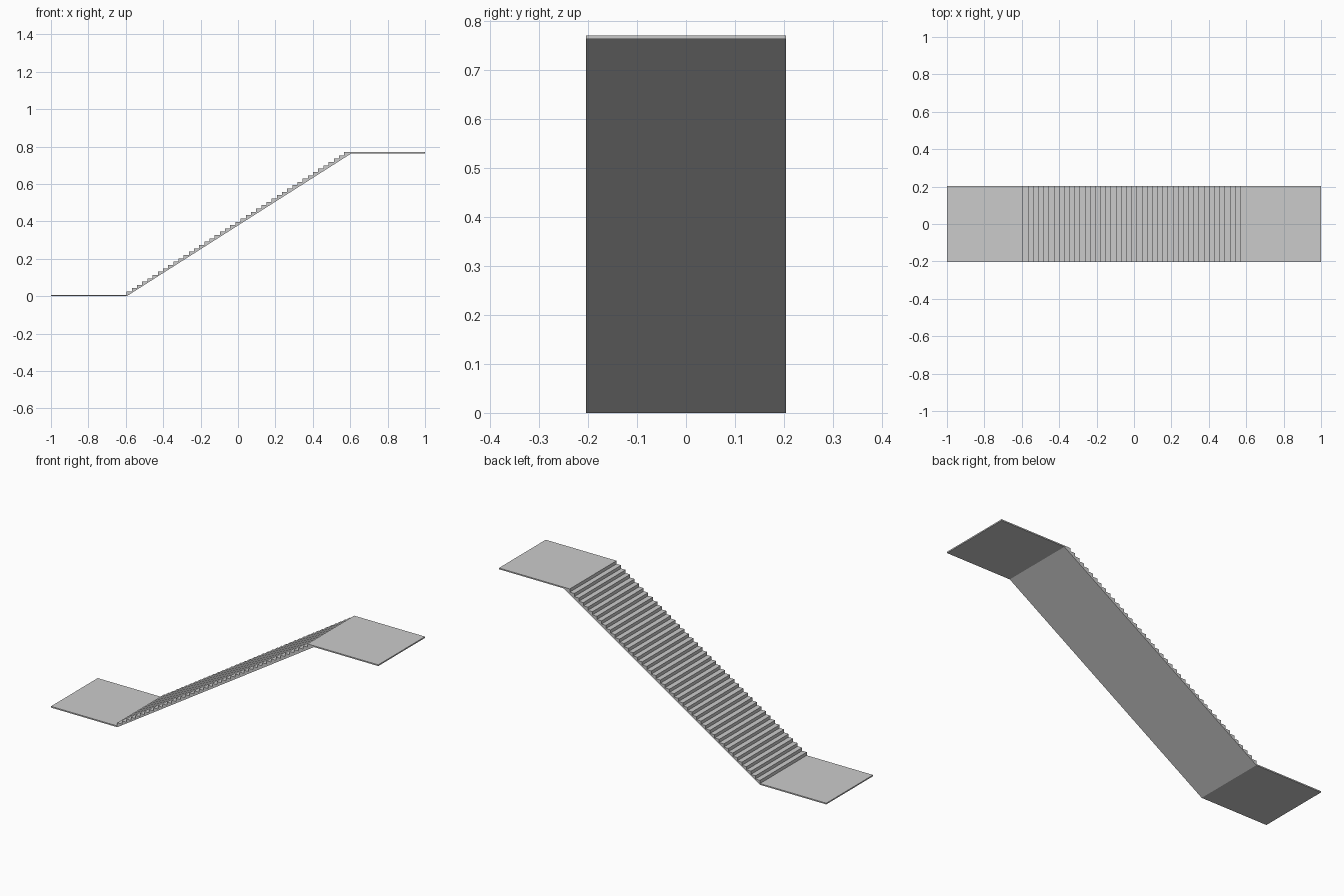
import bpy, bmesh

if "Cube" in bpy.data.objects:
    bpy.data.objects.remove(bpy.data.objects["Cube"])

HALF_W = 0.204      # half width of the walkway
X0, X1 = -0.595, 0.595
T = 0.007           # landing thickness
TOP = 0.771
N = 43              # number of steps


def extrude_profile(name, pts):
    """Extrude an x-z outline across the width."""
    bm = bmesh.new()
    face = bm.faces.new([bm.verts.new((x, -HALF_W, z)) for x, z in pts])
    ext = bmesh.ops.extrude_face_region(bm, geom=[face])
    verts = [v for v in ext["geom"] if isinstance(v, bmesh.types.BMVert)]
    bmesh.ops.translate(bm, verts=verts, vec=(0, 2 * HALF_W, 0))
    bmesh.ops.recalc_face_normals(bm, faces=bm.faces)
    mesh = bpy.data.meshes.new(name)
    bm.to_mesh(mesh)
    bm.free()
    ob = bpy.data.objects.new(name, mesh)
    bpy.context.collection.objects.link(ob)


def slab(name, xa, xb, z):
    extrude_profile(name, [(xa, z), (xb, z), (xb, z + T), (xa, z + T)])


# flat landings
slab("lower_landing", -1, X0, 0)
slab("upper_landing", X1, 1, TOP - T)

# stair flight: sawtooth treads over a sloping underside
run, rise = (X1 - X0) / N, (TOP - T) / N
flight = [(X0, 0), (X0, T)]
for i in range(N):
    z = T + (i + 1) * rise
    flight += [(X0 + i * run, z), (X0 + (i + 1) * run, z)]
flight += [(X1 + 0.012, TOP), (X1 + 0.012, TOP - T)]
extrude_profile("stair_flight", flight)
